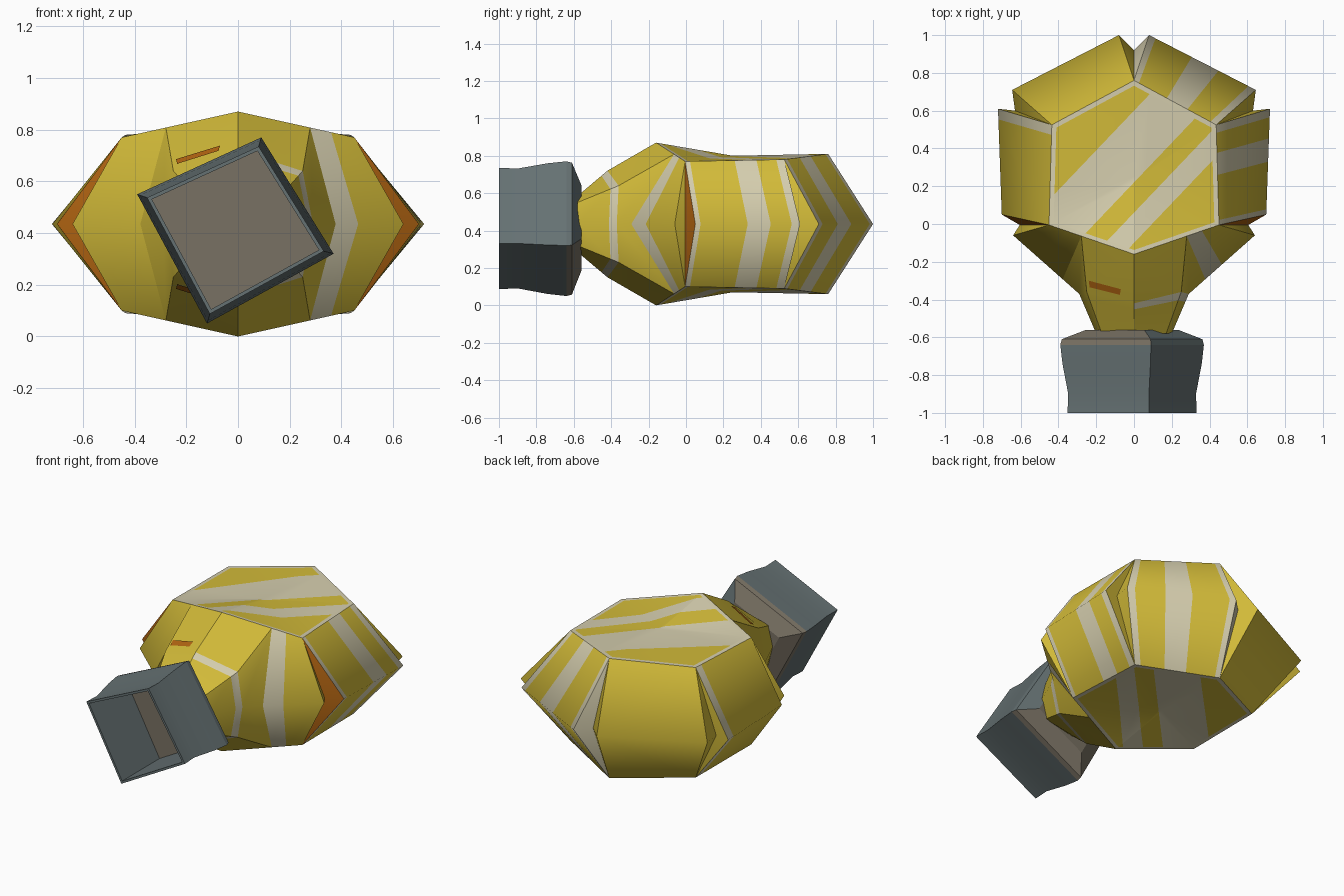
import bpy, bmesh
from math import radians
from mathutils import Vector

if "Cube" in bpy.data.objects:
    bpy.data.objects.remove(bpy.data.objects["Cube"])

MID = 0.435  # height of the symmetry plane


def material(name, rgb):
    m = bpy.data.materials.new(name)
    m.use_nodes = True
    m.diffuse_color = (*rgb, 1)
    m.node_tree.nodes["Principled BSDF"].inputs["Base Color"].default_value = (*rgb, 1)
    return m


MATS = [material("yellow", (0.64, 0.49, 0.04)),
        material("cream", (0.66, 0.61, 0.42)),
        material("orange", (0.45, 0.13, 0.006)),
        material("slate", (0.13, 0.165, 0.17)),
        material("taupe", (0.19, 0.165, 0.125))]
YELLOW, CREAM, ORANGE, SLATE, TAUPE = range(5)


def finish(name, bm, z=0.0, mirror=False):
    me = bpy.data.meshes.new(name)
    bm.to_mesh(me)
    bm.free()
    for m in MATS:
        me.materials.append(m)
    ob = bpy.data.objects.new(name, me)
    bpy.context.collection.objects.link(ob)
    ob.location.z = z
    if mirror:
        mod = ob.modifiers.new("mirror", 'MIRROR')
        mod.use_axis = (False, False, True)
    bpy.ops.object.select_all(action='DESELECT')
    ob.select_set(True)
    bpy.context.view_layer.objects.active = ob
    bpy.ops.object.shade_smooth_by_angle(angle=radians(14))
    return ob


def add(bm, pts, mat):
    """Face pointing away from the body centre."""
    f = bm.faces.new([bm.verts.new(p) for p in pts])
    f.material_index = mat
    f.normal_update()
    if f.normal.dot(f.calc_center_median() - Vector((0, 0.2, 0))) < 0:
        f.normal_flip()
    return f


def panel(bm, a, b, c, d, bands):
    """Quad from edge a-b down to edge c-d, split into coloured bands."""
    start = 0
    for end, mat in bands:
        add(bm, [a.lerp(b, start), a.lerp(b, end), c.lerp(d, end), c.lerp(d, start)], mat)
        start = end


def P(x, y, z=MID):
    return Vector((x, y, z - MID))


# Corner points shared by the two sides
FRONT, BACK = P(0, -.16, .87), P(0, .76, .81)
NECK_TOP, BACK_IN = P(0, -.42, .72), P(0, .92)
PLAIN = [(1, YELLOW)]
SIDE = {1: [(.05, CREAM), (.5, YELLOW), (.72, CREAM), (.92, YELLOW), (1, CREAM)],
        -1: [(.9, YELLOW), (1, CREAM)]}
REAR = {1: [(.07, CREAM), (.35, YELLOW), (.6, CREAM), (.94, YELLOW), (1, CREAM)],
        -1: PLAIN}

# Faceted body: upper half, mirrored downwards
bm = bmesh.new()
corners = {}
for s in (1, -1):
    fc, bc = P(.45 * s, -.005, .77), P(.435 * s, .525, .78)
    corners[s] = (fc, bc)
    side_f, side_b = P(.70 * s, .05), P(.72 * s, .61)
    rear_o, rear_i = P(.645 * s, .71), P(.08 * s, 1.0)
    front_o = P(.64 * s, -.06)
    in_f, in_b = P(.605 * s, -.005), P(.63 * s, .6)
    ring, ring_mid = P(.25 * s, -.36, .64), P(.29 * s, -.37)

    panel(bm, fc, bc, side_f, side_b, SIDE[s])
    panel(bm, bc, BACK, rear_o, rear_i, REAR[s])

    # Notches between neighbouring panels
    add(bm, [fc, side_f, in_f], ORANGE)
    add(bm, [fc, in_f, front_o], YELLOW)
    add(bm, [bc, side_b, in_b], YELLOW)
    add(bm, [bc, in_b, rear_o], YELLOW)
    add(bm, [BACK, rear_i, BACK_IN], CREAM if s > 0 else YELLOW)

    # Front panel between the crown, the side corner and the neck ring
    t0, t1, t2 = (FRONT.lerp(fc, t) for t in (.4, .62, .8))
    m1, m2 = ring_mid.lerp(front_o, .25), ring_mid.lerp(front_o, .5)
    add(bm, [FRONT, t0, ring, NECK_TOP], YELLOW)
    add(bm, [t0, t1, ring], YELLOW)
    add(bm, [t1, m1, ring_mid, ring], YELLOW)
    add(bm, [t1, t2, m2, m1], CREAM if s > 0 else YELLOW)
    add(bm, [t2, fc, front_o, m2], YELLOW)

    # Neck with a trim band on one side
    rim = [NECK_TOP, ring, ring_mid]
    end = [P(0, -.58, .585), P(.17 * s, -.58, .55), P(.2 * s, -.58)]
    for i in (0, 1):
        panel(bm, rim[i], end[i], rim[i + 1], end[i + 1],
              [(.2, CREAM if s > 0 else YELLOW), (1, YELLOW)])
    add(bm, end + [P(0, -.58)], YELLOW)
bmesh.ops.remove_doubles(bm, verts=bm.verts, dist=0.0005)
finish("faceted_body", bm, MID, True)

# Crown hexagon: cream frame with diagonal stripes inside
bm = bmesh.new()
hexagon = [FRONT, corners[1][0], corners[1][1], BACK, corners[-1][1], corners[-1][0]]
centre = P(0, .25, .80)
for i, a in enumerate(hexagon):
    b = hexagon[(i + 1) % 6]
    panel(bm, a, centre, b, centre.copy(), [(.055, CREAM)])
    add(bm, [a.lerp(centre, .055), b.lerp(centre, .055), centre], YELLOW)
inner = [f for f in bm.faces if f.material_index == YELLOW]
levels = (.6, .22, .06, -.1)
slope = Vector((-1.05, 1, 0))
for c in levels:
    geom = inner + list({e for f in inner for e in f.edges}) + list({v for f in inner for v in f.verts})
    bmesh.ops.bisect_plane(bm, geom=geom, plane_co=(0, c, 0), plane_no=slope)
    inner = [f for f in bm.faces if f.material_index == YELLOW]
for f in inner:
    c = f.calc_center_median().dot(slope)
    if levels[1] < c < levels[0] or levels[3] < c < levels[2]:
        f.material_index = CREAM
bmesh.ops.remove_doubles(bm, verts=bm.verts, dist=0.0005)
finish("striped_crown", bm, MID, True)

# Small painted mark lying on the front panel
bm = bmesh.new()
mark = [(-.24, -.30), (-.235, -.335), (-.075, -.375), (-.07, -.345)]
add(bm, [(x, y, .442 + (y + .16) * .577 + x * .46) for x, y in mark], ORANGE)
finish("front_mark", bm, MID, True)

# Tilted open socket, lofted from outside back to inside back
SQUARE = [(.09, .77), (.37, .32), (-.12, .05), (-.39, .55)]
LOOPS = [(-.56, .64), (-.61, .98), (-.64, 1), (-.74, .97), (-.9, .89),
         (-1, .9), (-1, .85), (-.63, .85)]
bm = bmesh.new()
rings = [[bm.verts.new((-.01 + (x + .01) * k, y, .42 + (z - .42) * k)) for x, z in SQUARE]
         for y, k in LOOPS]
for n, (r, q) in enumerate(zip(rings, rings[1:])):
    for i in range(4):
        j = (i + 1) % 4
        f = bm.faces.new([r[i], r[j], q[j], q[i]])
        f.material_index = TAUPE if n < 2 and i > 0 else SLATE
for r in (rings[0], rings[-1]):
    bm.faces.new(r).material_index = TAUPE
bmesh.ops.recalc_face_normals(bm, faces=bm.faces)
finish("open_socket", bm)
